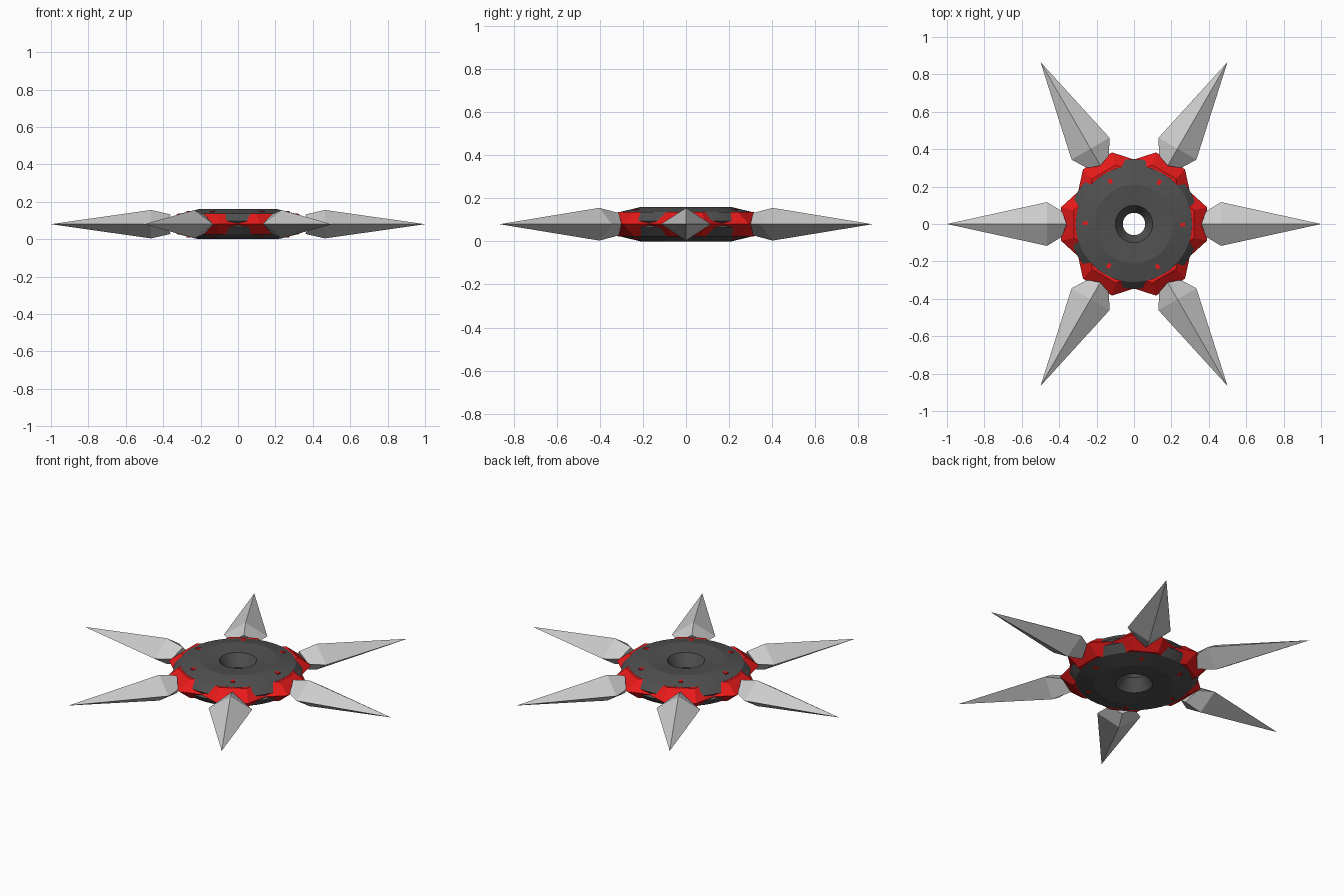
import bpy, bmesh, math
from mathutils import Matrix

if "Cube" in bpy.data.objects:
    bpy.data.objects.remove(bpy.data.objects["Cube"])

MID = 0.08  # height of the symmetry plane


def material(name, color):
    m = bpy.data.materials.new(name)
    m.diffuse_color = color
    m.use_nodes = True
    m.node_tree.nodes["Principled BSDF"].inputs["Base Color"].default_value = m.diffuse_color
    return m


def make_object(name, bm, mat=None):
    bmesh.ops.recalc_face_normals(bm, faces=bm.faces)
    me = bpy.data.meshes.new(name)
    bm.to_mesh(me)
    bm.free()
    ob = bpy.data.objects.new(name, me)
    bpy.context.collection.objects.link(ob)
    if mat:
        me.materials.append(mat)
    return ob


def bridge(bm, a, b):
    n = len(a)
    for i in range(n):
        bm.faces.new((a[i], a[(i + 1) % n], b[(i + 1) % n], b[i]))


dark = material("dark_metal", (0.08, 0.08, 0.08, 1))
red = material("red_paint", (0.8, 0.01, 0.01, 1))

# Hub: a closed profile (radius, height from mid plane) turned round z
half = [(0.10, 0.07), (0.21, 0.08), (0.31, 0.056), (0.347, 0.016)]
profile = [(0.06, 0)] + half + [(0.335, 0)] + [(r, -h) for r, h in reversed(half)]
bm = bmesh.new()
N = 48
loops = [[bm.verts.new((r * math.cos(2 * math.pi * i / N), r * math.sin(2 * math.pi * i / N), MID + h))
          for i in range(N)] for r, h in profile]
for k in range(len(loops)):
    bridge(bm, loops[k], loops[(k + 1) % len(loops)])
hub = make_object("hub_disc", bm, dark)
bpy.context.view_layer.objects.active = hub
hub.select_set(True)
bpy.ops.object.shade_smooth_by_angle(angle=math.radians(12))

# Red collar: six-toothed ring, widest on the mid plane, mostly inside the hub
bm = bmesh.new()


def star_loop(tooth, valley, z):
    pts = []
    for k in range(6):
        for off, r in ((-13, tooth), (13, tooth), (30, valley)):
            a = math.radians(60 * k + off)
            pts.append(bm.verts.new((r * math.cos(a), r * math.sin(a), z)))
    return pts


rings = [star_loop(t, v, MID + h) for t, v, h in
         ((0.22, 0.22, -0.05), (0.33, 0.27, -0.056), (0.40, 0.345, 0),
          (0.33, 0.27, 0.056), (0.22, 0.22, 0.05))]
for k in range(5):
    bridge(bm, rings[k], rings[(k + 1) % 5])
make_object("red_collar", bm, red)

# Blades: long four-sided spikes with a short tapered root
for k in range(6):
    bm = bmesh.new()
    root = [bm.verts.new(p) for p in ((0.385, 0.068, 0), (0.36, 0, 0.052), (0.385, -0.068, 0), (0.36, 0, -0.052))]
    wide = [bm.verts.new((0.465, y, z)) for y, z in ((0.117, 0), (0, 0.076), (-0.117, 0), (0, -0.076))]
    tip = bm.verts.new((1, 0, 0))
    bridge(bm, root, wide)
    for i in range(4):
        bm.faces.new((wide[i], wide[(i + 1) % 4], tip))
    bm.faces.new((root[0], root[1], root[2]))
    bm.faces.new((root[0], root[2], root[3]))
    bm.transform(Matrix.Translation((0, 0, MID)) @ Matrix.Rotation(math.radians(60 * k), 4, 'Z'))
    make_object(f"blade_{k + 1}", bm)

# Small red studs on both faces of the hub, one per blade
bm = bmesh.new()
for k in range(6):
    for s in (1, -1):
        m = (Matrix.Rotation(math.radians(60 * k - 1), 4, 'Z')
             @ Matrix.Translation((0.26, 0, MID + s * 0.066))
             @ Matrix.Diagonal((0.028, 0.02, 0.01, 1)))
        bmesh.ops.create_cube(bm, size=1, matrix=m)
make_object("red_studs", bm, red)
